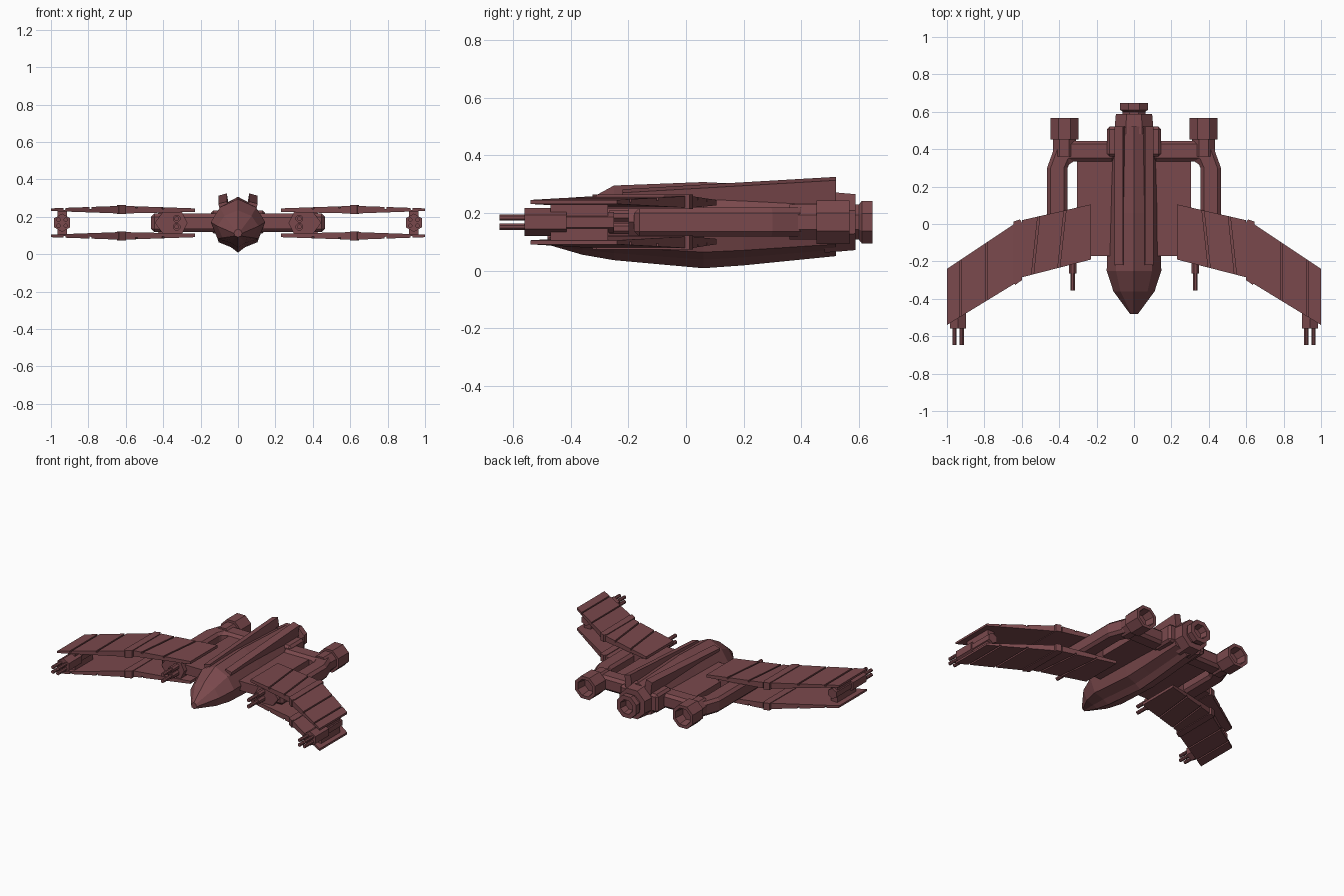
import bpy, bmesh
from math import cos, sin, pi

old = bpy.data.objects.get("Cube")
if old:
    bpy.data.objects.remove(old, do_unlink=True)

paint = bpy.data.materials.new("dusky red")
paint.use_nodes = True
RED = (0.195, 0.066, 0.073, 1)
paint.diffuse_color = RED
paint.node_tree.nodes["Principled BSDF"].inputs["Base Color"].default_value = RED

MID = 0.168  # height of the wing symmetry plane


def loft(name, rings, mirror=False, bevel=0):
    """Skin a series of matching rings and cap both ends."""
    bm = bmesh.new()
    loops = [[bm.verts.new(p) for p in ring] for ring in rings]
    n = len(loops[0])
    for a, b in zip(loops, loops[1:]):
        for i in range(n):
            j = (i + 1) % n
            bm.faces.new((a[i], a[j], b[j], b[i]))
    bm.faces.new(loops[0])
    bm.faces.new(loops[-1])
    bmesh.ops.recalc_face_normals(bm, faces=bm.faces)
    mesh = bpy.data.meshes.new(name)
    bm.to_mesh(mesh)
    bm.free()
    mesh.materials.append(paint)
    ob = bpy.data.objects.new(name, mesh)
    bpy.context.collection.objects.link(ob)
    if bevel:
        mod = ob.modifiers.new("bevel", "BEVEL")
        mod.width, mod.segments = bevel, 1
    if mirror:
        ob.modifiers.new("mirror", "MIRROR")
    return ob


def prism(name, outline, z0, z1, **kw):
    return loft(name, [[(x, y, z) for x, y in outline] for z in (z0, z1)], **kw)


def box(name, x0, x1, y0, y1, z0, z1, **kw):
    return prism(name, [(x0, y0), (x1, y0), (x1, y1), (x0, y1)], z0, z1, **kw)


def tube(name, x, z, profile, sides=8, mirror=True):
    """Turned part along y; profile is a list of (y, radius)."""
    angles = [2 * pi * (i + 0.5) / sides for i in range(sides)]
    rings = [[(x + r * cos(a), y, z + r * sin(a)) for a in angles] for y, r in profile]
    return loft(name, rings, mirror)


# Fuselage: faceted hull with a shallow keel
hull = []
for y, w, top, mid, bot in [(-.48, .022, .135, .112, .09), (-.36, .11, .235, .15, .055),
                            (-.25, .146, .295, .172, .036), (.06, .138, .307, .172, .008),
                            (.2, .135, .3, .172, .018), (.52, .125, .285, .172, .05)]:
    up, down = top - mid, mid - bot
    half = [(.66 * w, mid + .64 * up), (w, mid), (.75 * w, mid - .66 * down),
            (.27 * w, mid - .82 * down)]
    section = [(0, top)] + half + [(0, bot)] + [(-x, z) for x, z in reversed(half)]
    hull.append([(x, y, z) for x, z in section])
loft("fuselage", hull)

# Twin rails along the back, rising to the tail
loft("back_rail", [[(.045, y, .24), (.095, y, .23), (.105, y, top - .012), (.06, y, top)]
                   for y, top in ((-.22, .282), (.52, .325))], mirror=True)
box("tail_flank", .06, .145, .36, .52, .11, .235, mirror=True, bevel=.015)

# Tail collar and main nozzle
tube("tail_collar", 0, MID, [(.48, .115), (.588, .105)], mirror=False)
tube("main_nozzle", 0, MID, [(.57, .066), (.6, .066), (.61, .08), (.648, .08),
                             (.648, .05), (.6, .04)], mirror=False)

# Engine frame: inner shelf, looping arm and front nacelle
box("inner_shelf", .08, .305, -.17, .35, .135, .2, mirror=True)
prism("engine_arm", [(.1, .445), (.36, .445), (.425, .41), (.465, .3), (.465, -.18),
                     (.355, -.18), (.355, .3), (.34, .335), (.1, .335)],
      .118, .218, mirror=True, bevel=.018)
loft("front_nacelle", [[(.27, y, MID), (.3, y, MID + .06), (.4, y, MID + .06),
                        (.445, y, MID), (.4, y, MID - .06), (.3, y, MID - .06)]
                       for y in (-.2, .06)], mirror=True)

# Side engines with open nozzles
tube("side_engine", .372, MID, [(.36, .066), (.452, .066), (.452, .082), (.567, .082),
                                (.567, .06), (.5, .05)])

# Inner guns, one above the other
for side, z in (("upper", .19), ("lower", .146)):
    tube(side + "_inner_gun", .328, z, [(-.355, .013), (-.265, .013), (-.265, .021),
                                        (-.18, .021)])


# Wings: (x, back y, front y, inner offset, outer offset) at root, joint and tip
ROOT = (.23, .105, -.19, .058, .077)
JOINT_IN = (.6, .02, -.285, .05, .09)
JOINT_OUT = (.64, 0, -.32, .05, .09)
TIP = (1.0, -.24, -.54, .063, .077)


def wing_panel(name, a, b, t0, t1, slant, s, sink=0):
    """Slab between fractions t0 and t1 of a wing section, above or below MID."""
    def ring(t):
        lean = slant if 0 < t < 1 else 0
        tb, tf = t - lean, t + lean
        back = [p + (q - p) * tb for p, q in zip(a, b)]
        front = [p + (q - p) * tf for p, q in zip(a, b)]
        return [(back[0], back[1], MID + s * back[3]),
                (back[0], back[1], MID + s * (back[4] - sink)),
                (front[0], front[2], MID + s * (front[4] - sink)),
                (front[0], front[2], MID + s * front[3])]
    loft(name, [ring(t0), ring(t1)], mirror=True)


for side, s in (("upper", 1), ("lower", -1)):
    for part, a, b, slant, cuts in (("inner", ROOT, JOINT_IN, .045, (.42, .8)),
                                    ("outer", JOINT_OUT, TIP, 0, (.41, .8))):
        name = f"{side}_{part}_wing"
        gap = .015
        wing_panel(name + "_core", a, b, 0, 1, 0, s, sink=.01)
        wing_panel(name + "_panel", a, b, 0, cuts[0] - gap, slant, s)
        wing_panel(name + "_panel", a, b, cuts[0] + gap, cuts[1] - gap, slant, s)
        wing_panel(name + "_panel", a, b, cuts[1] + gap, 1, slant, s)
    # Hinge band between inner and outer wing
    low, high = sorted((MID + s * .046, MID + s * .095))
    prism(side + "_wing_joint", [(.598, .005), (.61, .025), (.645, .012), (.648, -.31),
                                 (.635, -.325), (.598, -.3)], low, high, mirror=True)

# Wing tip pods with four barrels, tied to both wings
tube("tip_pod", .94, MID, [(-.56, .049), (-.415, .049), (-.415, .036), (-.25, .036)], sides=6)
box("tip_strut", .915, .965, -.47, -.27, MID - .066, MID + .066, mirror=True)
for dx in (-.019, .019):
    for dz in (-.016, .016):
        tube("tip_barrel", .94 + dx, MID + dz, [(-.648, .012), (-.55, .012)])
